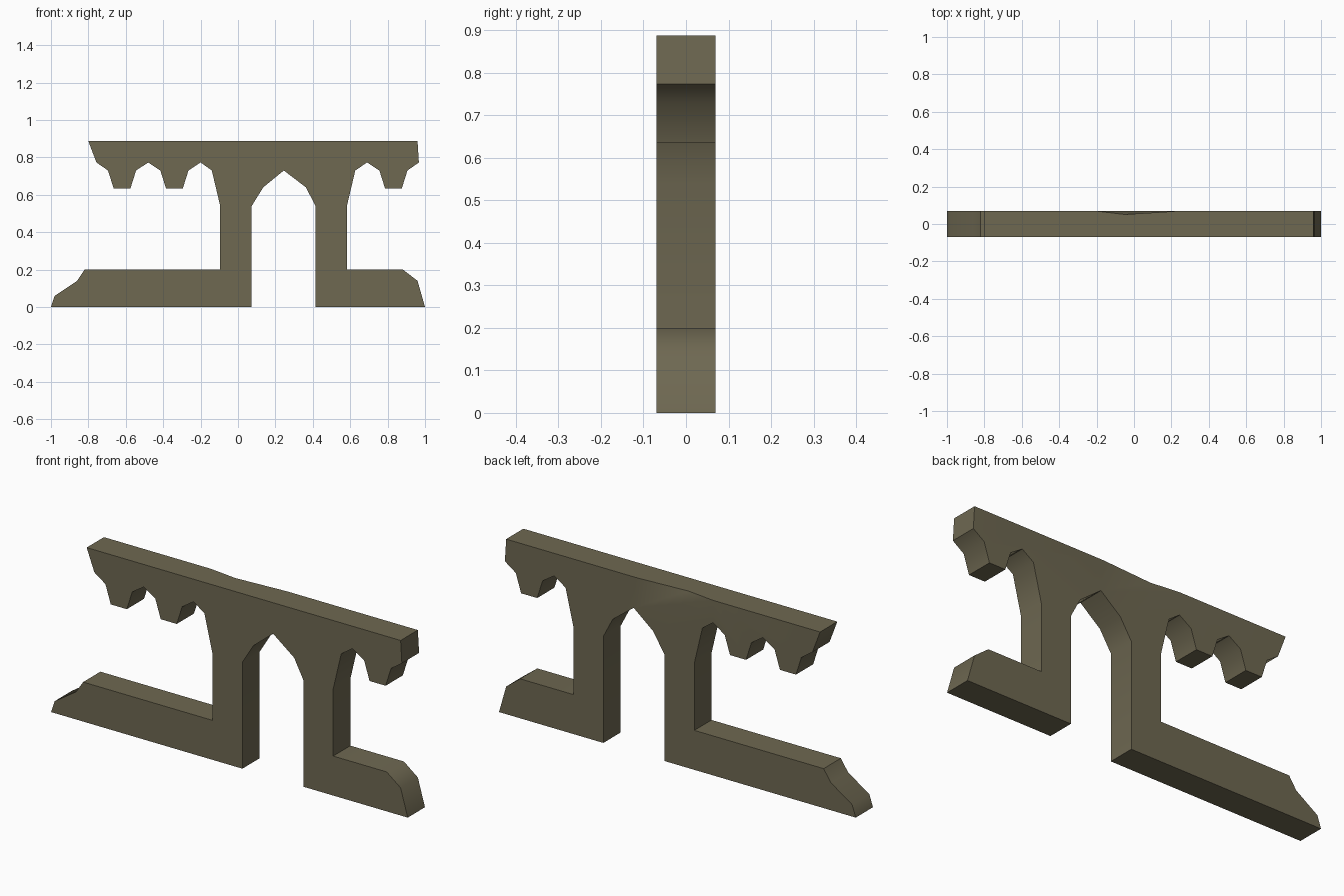
import bpy
import bmesh
import math

cube = bpy.data.objects.get("Cube")
if cube:
    bpy.data.objects.remove(cube, do_unlink=True)

# Key heights and depth
HALF_DEPTH = 0.069
BASE_TOP, SPRING, TIP, STEP, VALLEY, TOP = 0.2, 0.54, 0.635, 0.73, 0.773, 0.887
INNER_LEFT, INNER_RIGHT, ARCH_X = 0.073, 0.415, 0.245
OUTER_LEFT, OUTER_RIGHT = -0.095, 0.582


def tooth(centre):
    """Hanging bracket tip, listed from high x to low x."""
    return [(centre + dx, z) for dx, z in
            ((0.075, STEP), (0.045, TIP), (-0.045, TIP), (-0.075, STEP))]


# Stone material
stone = bpy.data.materials.new("olive stone")
stone.use_nodes = True
colour = (0.156, 0.138, 0.083, 1)
stone.diffuse_color = colour
stone.node_tree.nodes["Principled BSDF"].inputs["Base Color"].default_value = colour

# Left-hand foot and pillar, then the bracketed eave
profile = [(-1, 0), (-0.98, 0.06), (-0.86, 0.14), (-0.82, BASE_TOP),
           (OUTER_LEFT, BASE_TOP), (OUTER_LEFT, SPRING), (-0.14, STEP), (-0.2, VALLEY)]
profile += tooth(-0.34) + [(-0.48, VALLEY)] + tooth(-0.62) + [(-0.757, VALLEY)]

# Flat top with three points for the worn back edge
worn = len(profile) + 1
profile += [(-0.8, TOP), (-0.2, TOP), (-0.05, TOP), (0.23, TOP), (0.96, TOP)]

# Opposite eave, pillar and foot
profile += [(0.967, VALLEY)] + tooth(0.831) + [(0.69, VALLEY), (0.627, STEP)]
profile += [(OUTER_RIGHT, SPRING), (OUTER_RIGHT, BASE_TOP),
            (0.882, BASE_TOP), (0.96, 0.14), (1, 0)]

# Pointed archway
profile += [(INNER_RIGHT, 0), (INNER_RIGHT, SPRING), (0.363, 0.64)]
apex = len(profile)
profile += [(ARCH_X, STEP), (0.135, 0.64), (INNER_LEFT, SPRING), (INNER_LEFT, 0)]

# Extrude the profile through the wall
bm = bmesh.new()
front = [bm.verts.new((x, -HALF_DEPTH, z)) for x, z in profile]
back = [bm.verts.new((x, HALF_DEPTH, z)) for x, z in profile]
bm.faces.new(front)
bm.faces.new(back[::-1])
for i in range(len(profile)):
    j = (i + 1) % len(profile)
    bm.faces.new((front[i], back[i], back[j], front[j]))

# Worn hollow on the back, between the top edge and the arch point
back[worn + 1].co.y -= 0.018
for i in (worn, worn + 2, worn + 1):
    bmesh.ops.connect_verts(bm, verts=[back[i], back[apex]])
bmesh.ops.recalc_face_normals(bm, faces=bm.faces)

mesh = bpy.data.meshes.new("arched_wall")
bm.to_mesh(mesh)
bm.free()
mesh.materials.append(stone)
wall = bpy.data.objects.new("arched_wall", mesh)
bpy.context.collection.objects.link(wall)

bpy.ops.object.select_all(action="DESELECT")
wall.select_set(True)
bpy.context.view_layer.objects.active = wall
bpy.ops.object.shade_smooth_by_angle(angle=math.radians(45))
